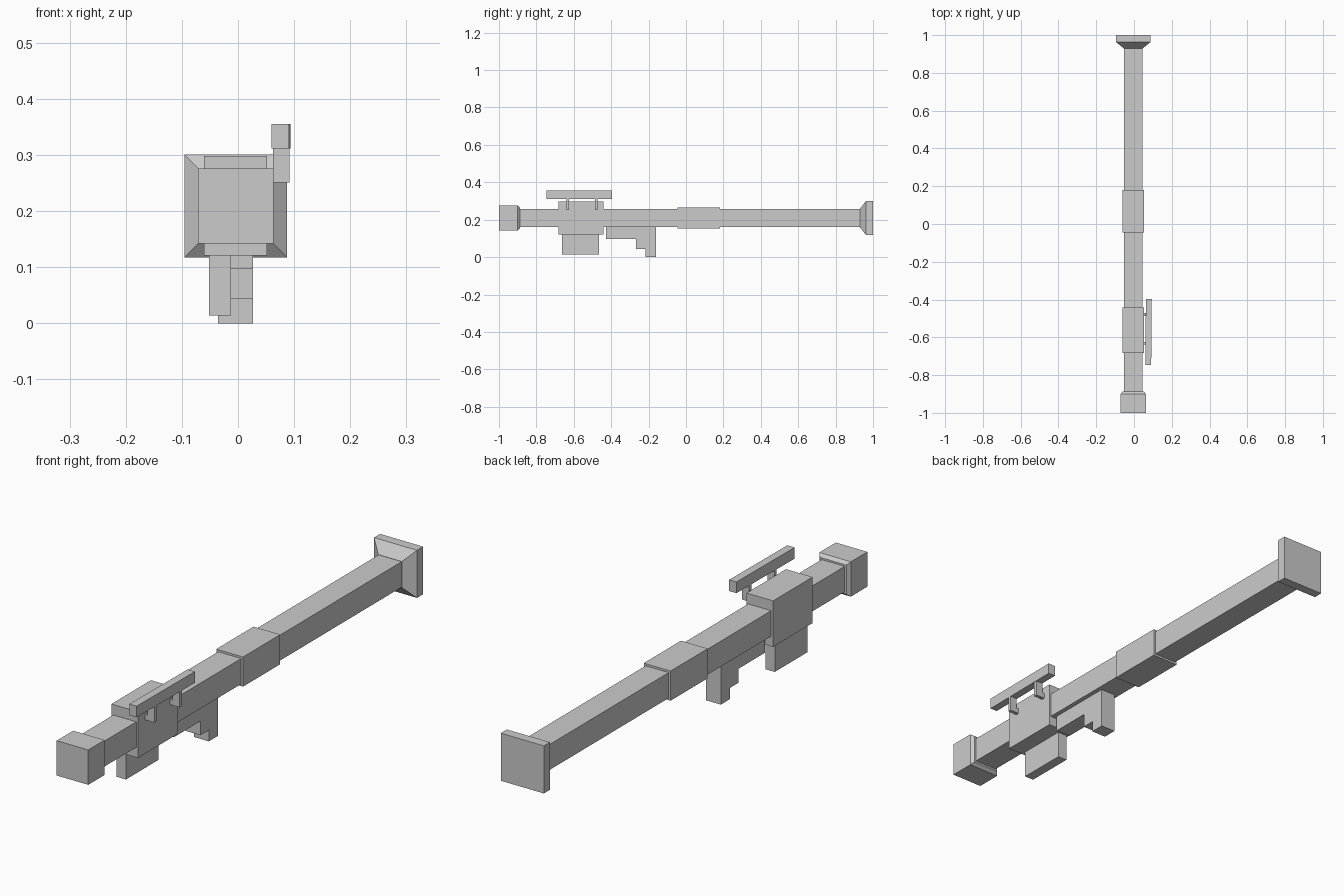
import bpy, bmesh

if "Cube" in bpy.data.objects:
    bpy.data.objects.remove(bpy.data.objects["Cube"])

CX, CZ = -0.004, 0.209   # axis of the tube


def finish(name, bm):
    bmesh.ops.recalc_face_normals(bm, faces=bm.faces)
    me = bpy.data.meshes.new(name)
    bm.to_mesh(me)
    bm.free()
    ob = bpy.data.objects.new(name, me)
    bpy.context.collection.objects.link(ob)
    return ob


def box(name, x, y, z, skew=0.0):
    """Box from (min, max) ranges; skew shifts the rear end along x."""
    bm = bmesh.new()
    bmesh.ops.create_cube(bm, size=1)
    for v in bm.verts:
        i, j, k = (int(c > 0) for c in v.co)
        v.co = (x[i] + skew * j, y[j], z[k])
    return finish(name, bm)


def square_loft(name, sections):
    """Square rings (y, half size) joined along the tube axis."""
    bm = bmesh.new()
    rings = [[bm.verts.new((CX + sx * h, y, CZ + sz * h))
              for sx, sz in ((-1, -1), (1, -1), (1, 1), (-1, 1))]
             for y, h in sections]
    for a, b in zip(rings, rings[1:]):
        for i in range(4):
            j = (i + 1) % 4
            bm.faces.new((a[i], a[j], b[j], b[i]))
    bm.faces.new(rings[0])
    bm.faces.new(rings[-1])
    return finish(name, bm)


def extrude_profile(name, pts, x0, x1):
    """Side profile of (y, z) points extruded along x."""
    bm = bmesh.new()
    face = bm.faces.new([bm.verts.new((x0, y, z)) for y, z in pts])
    out = bmesh.ops.extrude_face_region(bm, geom=[face])
    moved = [g for g in out["geom"] if isinstance(g, bmesh.types.BMVert)]
    bmesh.ops.translate(bm, verts=moved, vec=(x1 - x0, 0, 0))
    return finish(name, bm)


# Main tube and the collars along it
square_loft("tube", [(-0.95, 0.049), (0.95, 0.049)])
square_loft("front_cap", [(-1.0, 0.067), (-0.9, 0.067), (-0.888, 0.056)])
square_loft("middle_sleeve", [(-0.045, 0.057), (0.181, 0.057)])
square_loft("rear_flare", [(0.93, 0.05), (0.963, 0.0915), (1.0, 0.0915)])

# Receiver block with the front grip box under it
box("receiver", (-0.061, 0.052), (-0.682, -0.442), (0.121, 0.298))
box("front_grip", (-0.052, -0.0125), (-0.663, -0.465), (0.0135, 0.13))

# Stepped rear grip
extrude_profile("rear_grip", [(-0.428, 0.17), (-0.428, 0.097), (-0.267, 0.097),
                              (-0.267, 0.043), (-0.216, 0.043), (-0.216, 0.0),
                              (-0.16, 0.0), (-0.16, 0.17)], -0.036, 0.027)

# Sight bar held off the receiver by two brackets
box("sight_bar", (0.06, 0.091), (-0.746, -0.396), (0.312, 0.355), skew=0.003)
for label, y in (("front", -0.632), ("rear", -0.479)):
    span = (y - 0.007, y + 0.007)
    box(f"{label}_sight_post", (0.062, 0.0915), span, (0.251, 0.32))
    box(f"{label}_sight_link", (0.05, 0.063), span, (0.251, 0.272))
